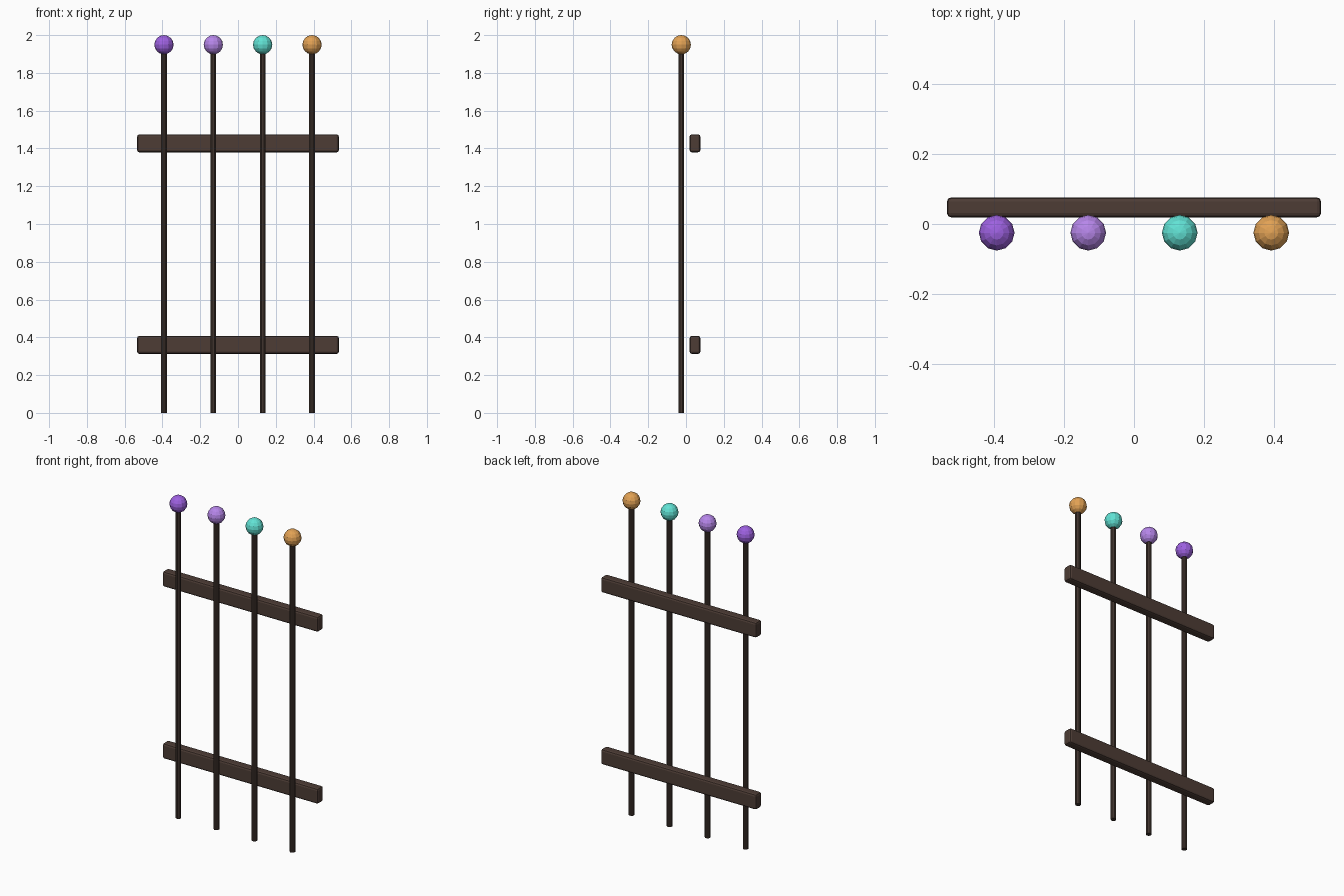
import bpy
import math

if "Cube" in bpy.data.objects:
    bpy.data.objects.remove(bpy.data.objects["Cube"])


def material(name, rgb):
    m = bpy.data.materials.new(name)
    m.diffuse_color = (*rgb, 1)
    m.use_nodes = True
    m.node_tree.nodes["Principled BSDF"].inputs["Base Color"].default_value = m.diffuse_color
    return m


def finish(name, mat):
    ob = bpy.context.object
    ob.name = name
    ob.data.materials.append(mat)
    return ob


rail_mat = material("rail_brown", (0.075, 0.046, 0.036))
bar_mat = material("bar_brown", (0.050, 0.033, 0.026))
ball_mats = [
    material("purple", (0.34, 0.12, 0.75)),
    material("lilac", (0.47, 0.24, 0.82)),
    material("teal", (0.12, 0.76, 0.66)),
    material("amber", (0.76, 0.36, 0.09)),
]

BAR_Y = -0.025
BALL_R = 0.051

# Upright bars, each topped with a coloured ball
for i, mat in enumerate(ball_mats):
    x = -0.392 + i * 0.2613
    bpy.ops.mesh.primitive_cylinder_add(vertices=8, radius=0.0165, depth=1.93,
                                        location=(x, BAR_Y, 0.965),
                                        rotation=(0, 0, math.pi / 8))
    finish(f"upright_bar_{i + 1}", bar_mat)
    bpy.ops.mesh.primitive_uv_sphere_add(segments=12, ring_count=8, radius=BALL_R,
                                         location=(x, BAR_Y, 2 - BALL_R))
    finish(f"ball_cap_{i + 1}", mat)

# Two horizontal rails behind the bars, with softened edges
for name, z in (("lower_rail", 0.36), ("upper_rail", 1.427)):
    bpy.ops.mesh.primitive_cube_add(size=1, location=(0, 0.0475, z))
    rail = finish(name, rail_mat)
    rail.scale = (1.068, 0.057, 0.095)
    bpy.ops.object.transform_apply(location=False, rotation=False, scale=True)
    bevel = rail.modifiers.new("soft_edges", 'BEVEL')
    bevel.width = 0.012
    bevel.segments = 2
